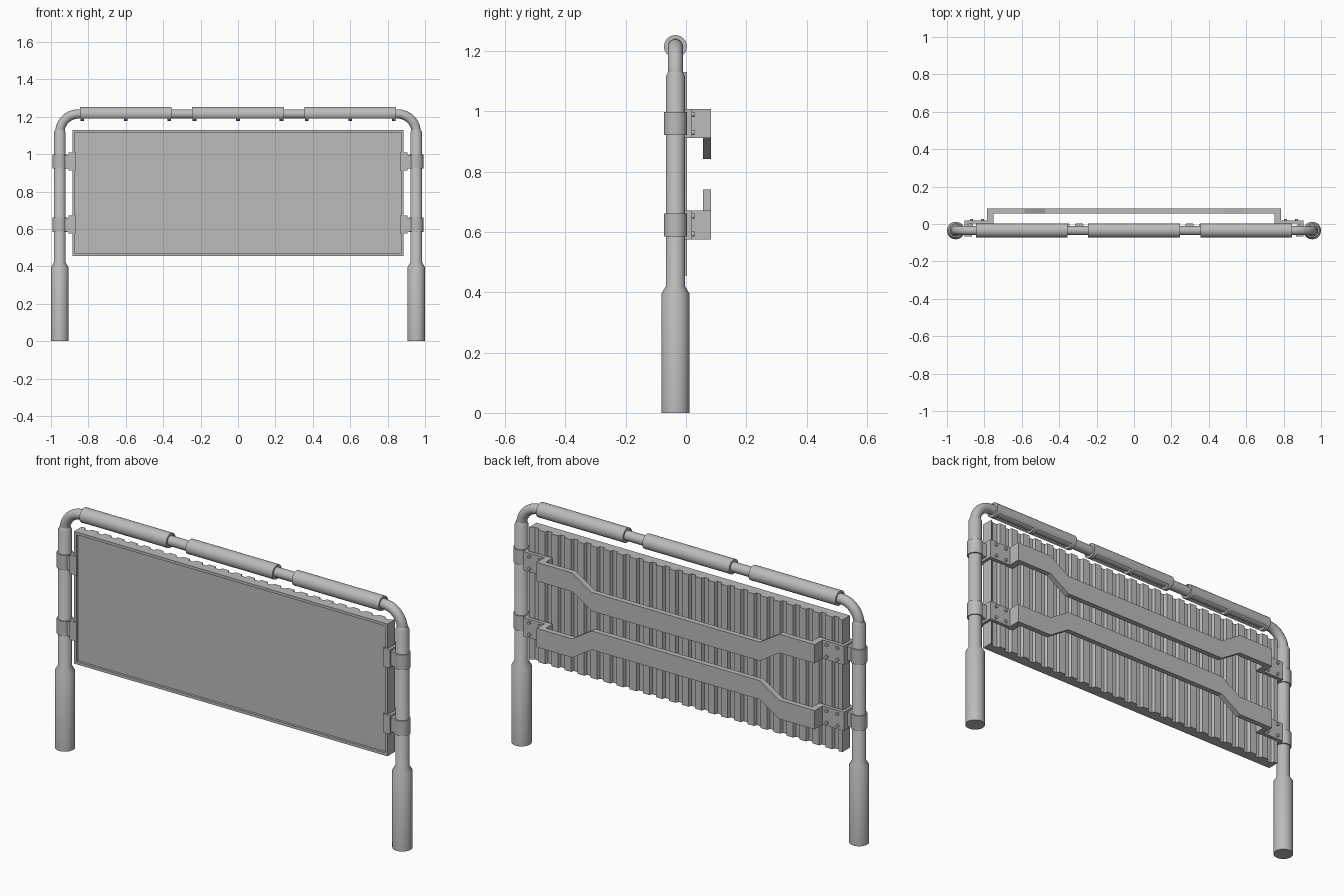
import bpy
import bmesh
from math import pi, sin, cos, radians
from mathutils import Vector

cube = bpy.data.objects.get("Cube")
if cube:
    bpy.data.objects.remove(cube, do_unlink=True)

grey = bpy.data.materials.new("bare grey metal")
grey.use_nodes = True
colour = (0.5, 0.5, 0.5, 1)
grey.diffuse_color = colour
grey.node_tree.nodes["Principled BSDF"].inputs["Base Color"].default_value = colour

POST_X, POST_Y, TOP_Z = 0.953, -0.035, 1.215
BRACKET_Z = (0.96, 0.623)


def finish(name, bm, smooth=False):
    bmesh.ops.recalc_face_normals(bm, faces=bm.faces)
    mesh = bpy.data.meshes.new(name)
    bm.to_mesh(mesh)
    bm.free()
    mesh.materials.append(grey)
    ob = bpy.data.objects.new(name, mesh)
    bpy.context.collection.objects.link(ob)
    if smooth:
        bpy.ops.object.select_all(action="DESELECT")
        ob.select_set(True)
        bpy.context.view_layer.objects.active = ob
        bpy.ops.object.shade_smooth_by_angle(angle=radians(35))
    return ob


def prism(name, points, axis, start, end, smooth=False):
    """Extrude a closed 2D outline along x, y or z."""
    def place(p, d):
        return {"x": (d, p[0], p[1]), "y": (p[0], d, p[1]), "z": (p[0], p[1], d)}[axis]
    bm = bmesh.new()
    a = [bm.verts.new(place(p, start)) for p in points]
    b = [bm.verts.new(place(p, end)) for p in points]
    bm.faces.new(a)
    bm.faces.new(b[::-1])
    for i in range(len(a)):
        j = (i + 1) % len(a)
        bm.faces.new((a[i], b[i], b[j], a[j]))
    return finish(name, bm, smooth)


def box(name, x0, x1, y0, y1, z0, z1):
    x0, x1 = sorted((x0, x1))
    return prism(name, [(x0, y0), (x1, y0), (x1, y1), (x0, y1)], "z", z0, z1)


def arc(cx, cy, r, a0, a1, n):
    angles = [radians(a0 + (a1 - a0) * i / n) for i in range(n + 1)]
    return [(cx + r * cos(a), cy + r * sin(a)) for a in angles]


def lathe(name, profile, x, y, n=32):
    """Stack of (radius, height) rings about an upright axis."""
    bm = bmesh.new()
    rings = [[bm.verts.new((x + r * cos(2 * pi * i / n), y + r * sin(2 * pi * i / n), z))
              for i in range(n)] for r, z in profile]
    for lo, hi in zip(rings, rings[1:]):
        for i in range(n):
            j = (i + 1) % n
            bm.faces.new((lo[i], lo[j], hi[j], hi[i]))
    bm.faces.new(rings[0])
    bm.faces.new(rings[-1])
    return finish(name, bm, True)


# Stepped posts
for side, word in ((1, "left"), (-1, "right")):
    lathe(word + "_post", [(0.047, 0), (0.047, 0.395), (0.032, 0.42),
                           (0.032, 1.115), (0.025, 1.13)], side * POST_X, POST_Y)

# Bent top rail swept along a rounded path
bend = 0.1
path = [(POST_X, 1.1)] + arc(POST_X - bend, TOP_Z - bend, bend, 0, 90, 10)
path += [(-x, z) for x, z in reversed(path)]
bm = bmesh.new()
rings = []
for i, (x, z) in enumerate(path):
    p, q = path[max(i - 1, 0)], path[min(i + 1, len(path) - 1)]
    t = Vector((q[0] - p[0], 0, q[1] - p[1])).normalized()
    if i in (1, len(path) - 2):
        t = Vector((0, 0, 1 if i == 1 else -1))
    side_dir = Vector((0, 1, 0))
    out = t.cross(side_dir)
    rings.append([bm.verts.new(Vector((x, POST_Y, z)) + 0.025 *
                  (side_dir * cos(2 * pi * k / 24) + out * sin(2 * pi * k / 24)))
                  for k in range(24)])
for a, b in zip(rings, rings[1:]):
    for k in range(24):
        m = (k + 1) % 24
        bm.faces.new((a[k], a[m], b[m], b[k]))
finish("top_rail", bm, True)

# Open-bottomed grip sleeves held by narrow straps
shell = (arc(POST_Y, TOP_Z, 0.038, -42, 222, 28)
         + arc(POST_Y, TOP_Z, 0.031, 222, -42, 28))
strap = arc(POST_Y, TOP_Z, 0.0365, 0, 345, 23)
for cx, word in ((-0.6, "right"), (0, "middle"), (0.6, "left")):
    prism(word + "_grip_sleeve", shell, "x", cx - 0.245, cx + 0.245, True)
    for i, dx in enumerate((-0.233, 0, 0.233)):
        prism(f"{word}_grip_strap_{i + 1}", strap, "x", cx + dx - 0.01, cx + dx + 0.01, True)

# Panel with corrugated back
W, LOW, HIGH = 0.885, 0.455, 1.13
RIBS = 24
pitch = 2 * W / RIBS
outline = [(-W, -0.046), (W, -0.046), (W, 0.003)]
for i in reversed(range(RIBS)):
    x = -W + i * pitch
    if i < RIBS - 1:
        outline.append((x + 0.78 * pitch, 0.003))
    outline += [(x + 0.70 * pitch, -0.013), (x + 0.36 * pitch, -0.013),
                (x + 0.28 * pitch, 0.003)]
outline.append((-W, 0.003))
prism("corrugated_panel", outline, "z", LOW, HIGH)

# Raised rim round the panel front
rim = 0.014
for z, word in ((LOW, "bottom"), (HIGH - rim, "top")):
    box(word + "_rim", -W, W, -0.058, -0.045, z, z + rim)
for side, word in ((1, "left"), (-1, "right")):
    box(word + "_rim", side * W, side * (W - rim), -0.058, -0.045, LOW, HIGH)

# Cranked rear braces and the brackets that clamp them to the posts
for cz, drop, level in zip(BRACKET_Z, (-0.07, 0.07), ("upper", "lower")):
    half = 0.048
    mid = [(-0.785, 0), (-0.585, 0), (-0.475, drop), (0.475, drop), (0.585, 0), (0.785, 0)]
    bar = [(x, cz + d + half) for x, d in mid] + [(x, cz + d - half) for x, d in reversed(mid)]
    prism(level + "_brace", bar, "y", 0.056, 0.083)
    for side, word in ((1, "left"), (-1, "right")):
        name = f"{level}_{word}_"
        z0, z1 = cz - half, cz + half
        box(name + "brace_leg", side * 0.752, side * 0.785, 0.0, 0.06, z0, z1)
        box(name + "bolt_plate", side * 0.76, side * 0.9, 0.002, 0.02, z0, z1)
        box(name + "clip_front", side * 0.865, side * 0.905, -0.066, -0.057, z0, z1)
        box(name + "clip_web", side * 0.89, side * 0.905, -0.066, 0.02, z0, z1)
        box(name + "collar_tab", side * 0.9, side * 0.935, -0.06, -0.01, cz - 0.036, cz + 0.036)
        lathe(name + "collar", [(0.038, cz - 0.038), (0.038, cz + 0.038)],
              side * POST_X, POST_Y)
        for bx in (0.81, 0.87):
            for dz in (-0.03, 0.03):
                prism(name + "bolt", arc(side * bx, cz + dz, 0.008, 0, 330, 11),
                      "y", 0.018, 0.028, True)
